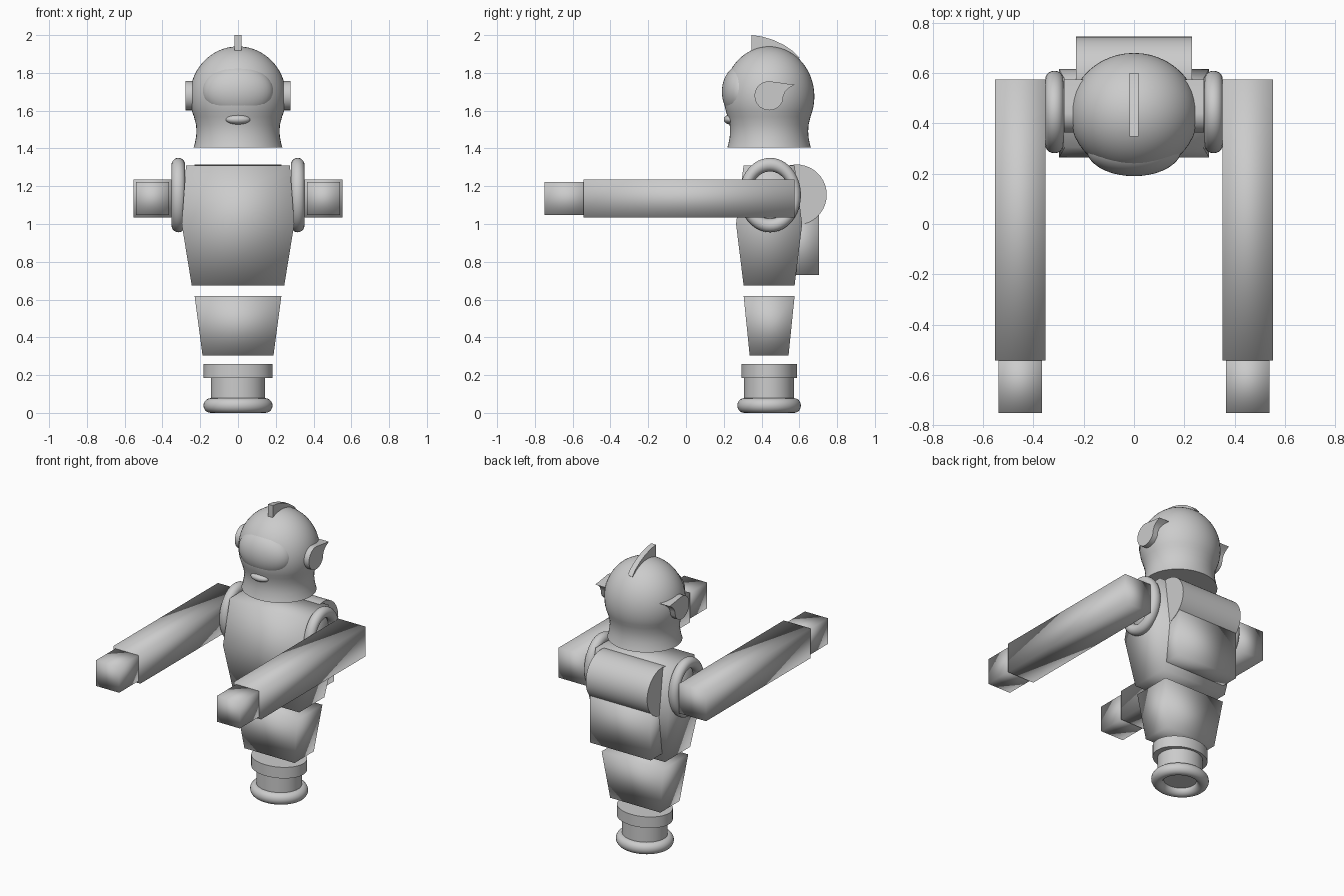
import bpy, bmesh, math
from mathutils import Matrix, Vector

if "Cube" in bpy.data.objects:
    bpy.data.objects.remove(bpy.data.objects["Cube"])

CY = 0.44  # body axis in y
grey = bpy.data.materials.new("plain grey")
grey.diffuse_color = (0.6, 0.6, 0.6, 1)
grey.use_nodes = True
grey.node_tree.nodes["Principled BSDF"].inputs["Base Color"].default_value = grey.diffuse_color


def finish(name, bm, angle=None):
    """Turn a bmesh into a smooth shaded object, optionally keeping sharp edges."""
    bmesh.ops.recalc_face_normals(bm, faces=bm.faces[:])
    for f in bm.faces:
        f.smooth = True
    if angle:
        for e in bm.edges:
            if len(e.link_faces) == 2 and e.calc_face_angle(0) > math.radians(angle):
                e.smooth = False
    me = bpy.data.meshes.new(name)
    bm.to_mesh(me)
    bm.free()
    me.materials.append(grey)
    ob = bpy.data.objects.new(name, me)
    bpy.context.collection.objects.link(ob)
    return ob


def loft(name, levels):
    """Stack of rectangles: (z, half x, half y)."""
    bm = bmesh.new()
    rings = [[bm.verts.new((sx * hx, CY + sy * hy, z))
              for sx, sy in ((-1, -1), (1, -1), (1, 1), (-1, 1))] for z, hx, hy in levels]
    for a, b in zip(rings, rings[1:]):
        for i in range(4):
            j = (i + 1) % 4
            bm.faces.new((a[i], a[j], b[j], b[i]))
    bm.faces.new(rings[0])
    bm.faces.new(rings[-1])
    return finish(name, bm)


def box(name, lo, hi):
    bm = bmesh.new()
    lo, hi = Vector(lo), Vector(hi)
    bmesh.ops.create_cube(bm, size=1, matrix=Matrix.Translation((lo + hi) / 2)
                          @ Matrix.Diagonal((*(hi - lo), 1)))
    return finish(name, bm)


def ellipsoid(name, centre, radii):
    bm = bmesh.new()
    bmesh.ops.create_uvsphere(bm, u_segments=40, v_segments=24, radius=1,
                              matrix=Matrix.Translation(centre) @ Matrix.Diagonal((*radii, 1)))
    return finish(name, bm)


def lathe(name, profile, yscale, n=48, angle=40):
    """Turn (radius, z) points round the body axis, capping both ends."""
    bm = bmesh.new()
    rings = [[bm.verts.new((r * math.cos(2 * math.pi * i / n),
                            CY + yscale * r * math.sin(2 * math.pi * i / n), z))
              for i in range(n)] for r, z in profile]
    for a, b in zip(rings, rings[1:]):
        for i in range(n):
            j = (i + 1) % n
            bm.faces.new((a[i], a[j], b[j], b[i]))
    bm.faces.new(rings[0])
    bm.faces.new(rings[-1])
    return finish(name, bm, angle)


def torus(name, major, minor, matrix, n=48, m=20):
    bm = bmesh.new()
    grid = []
    for i in range(n):
        a = 2 * math.pi * i / n
        row = []
        for k in range(m):
            b = 2 * math.pi * k / m
            r = major + minor * math.cos(b)
            row.append(bm.verts.new(matrix @ Vector(
                (r * math.cos(a), r * math.sin(a), minor * math.sin(b)))))
        grid.append(row)
    for i in range(n):
        p, q = grid[i], grid[(i + 1) % n]
        for k in range(m):
            l = (k + 1) % m
            bm.faces.new((p[k], q[k], q[l], p[l]))
    return finish(name, bm)


def plate(name, outline, x0, x1):
    """Extrude a (y, z) outline along x."""
    bm = bmesh.new()
    a = [bm.verts.new((x0, y, z)) for y, z in outline]
    b = [bm.verts.new((x1, y, z)) for y, z in outline]
    for i in range(len(a)):
        j = (i + 1) % len(a)
        bm.faces.new((a[i], a[j], b[j], b[i]))
    bm.faces.new(a)
    bm.faces.new(b)
    return finish(name, bm, 40)


def arc(cy, cz, r, a0, a1, n):
    return [(cy + r * math.cos(math.radians(a0 + (a1 - a0) * i / n)),
             cz + r * math.sin(math.radians(a0 + (a1 - a0) * i / n))) for i in range(n + 1)]


# Helmet: flared neck running into a round dome
dome = [(max(0.255 * math.cos(math.radians(t)), 0.002),
         1.675 + 0.265 * math.sin(math.radians(t))) for t in range(-24, 91, 6)]
neck = [(0.235, 1.405), (0.229, 1.425), (0.222, 1.46), (0.22, 1.49), (0.222, 1.525)]
lathe("helmet", neck + dome, 0.94)
ellipsoid("visor", (0, 0.30, 1.70), (0.19, 0.11, 0.145))
ellipsoid("mouth_piece", (0, 0.235, 1.553), (0.065, 0.035, 0.026))

# Crest fin, square at the front and curving down to the back
crest = [(0.347, 1.90), (0.347, 2.0), (0.40, 1.993), (0.46, 1.975),
         (0.52, 1.947), (0.57, 1.912), (0.60, 1.88), (0.56, 1.85)]
plate("crest", crest, -0.018, 0.018)

# Teardrop ears with a swept tip
ear = arc(0.44, 1.679, 0.077, 90, 335, 24) + [
    (0.515, 1.675), (0.525, 1.70), (0.545, 1.72), (0.575, 1.738), (0.53, 1.743), (0.485, 1.75)]

# Body blocks
loft("torso", [(0.675, 0.245, 0.135), (1.0, 0.298, 0.175), (1.31, 0.275, 0.135)])
loft("pelvis", [(0.305, 0.188, 0.103), (0.62, 0.23, 0.135)])

# Mirrored parts
for side, s in (("left", -1), ("right", 1)):
    plate(side + "_ear", ear, s * 0.2, s * 0.278)
    turn = (Matrix.Translation((s * 0.316, CY + 0.005, 1.153)) @ Matrix.Diagonal((1, 0.83, 1, 1))
            @ Matrix.Rotation(math.pi / 2, 4, 'Y'))
    torus(side + "_shoulder_ring", 0.161, 0.036, turn)
    xs = sorted((s * 0.352, s * 0.553))
    box(side + "_arm", (xs[0], -0.543, 1.034), (xs[1], 0.575, 1.236))
    xs = sorted((s * 0.366, s * 0.539))
    box(side + "_hand", (xs[0], -0.75, 1.048), (xs[1], -0.5, 1.222))

# Backpack: rounded roll above a plain box
plate("pack_roll", arc(0.585, 1.155, 0.16, 0, 360, 39)[:-1], -0.23, 0.23)
box("pack_box", (-0.228, 0.5, 0.73), (0.228, 0.703, 1.06))

# Pedestal: collar, stem and foot ring
lathe("collar", [(0.182, 0.185), (0.182, 0.26)], 0.81)
lathe("stem", [(0.144, 0.04), (0.144, 0.19)], 0.92)
torus("foot_ring", 0.144, 0.039,
      Matrix.Translation((0, CY, 0.039)) @ Matrix.Diagonal((1, 0.92, 1, 1)))
